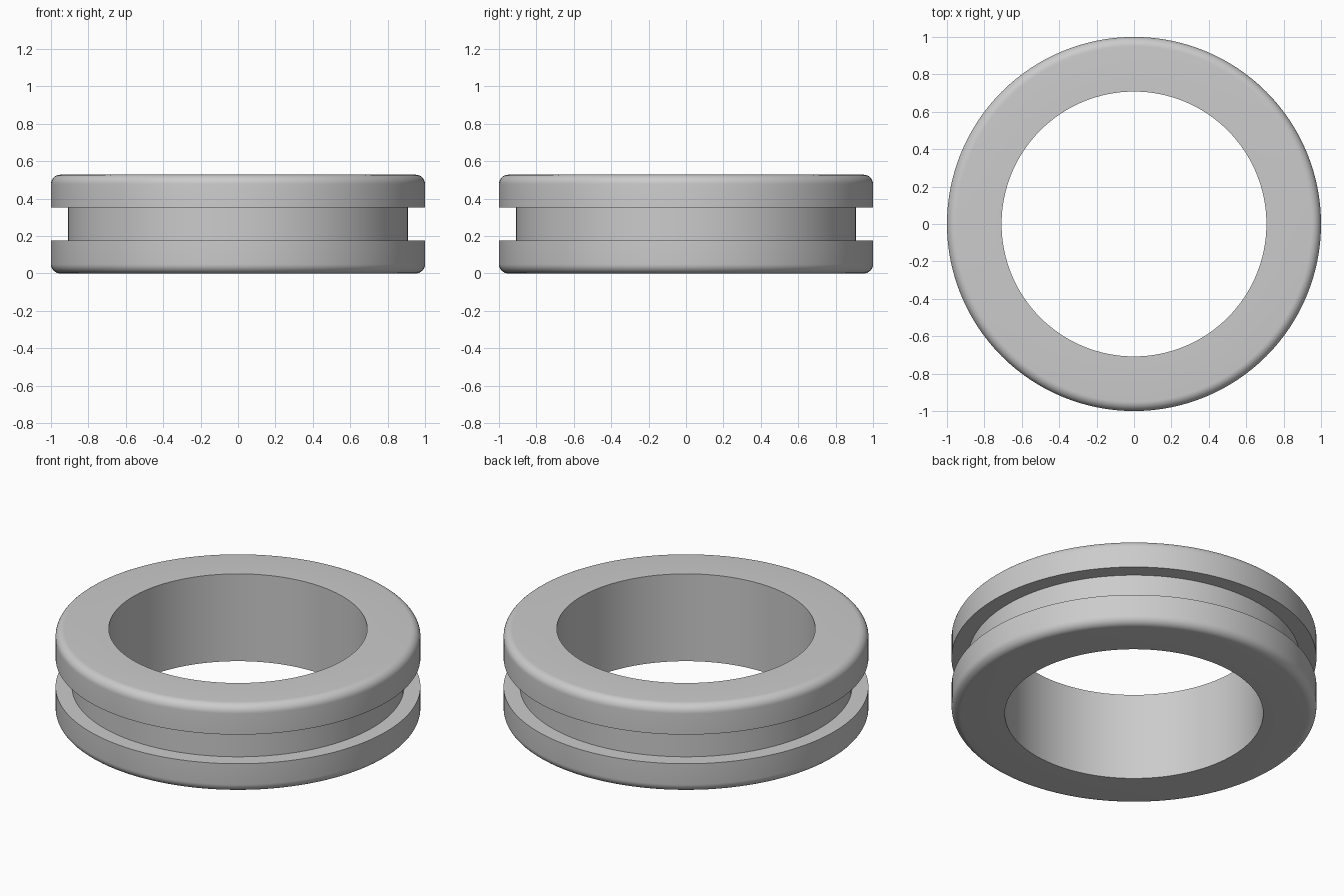
import bpy
import bmesh
import math

cube = bpy.data.objects.get("Cube")
if cube:
    bpy.data.objects.remove(cube, do_unlink=True)

# Main dimensions
OUTER, GROOVE, INNER = 1.0, 0.91, 0.708
HEIGHT = 0.528
LOW, HIGH = HEIGHT / 3, HEIGHT * 2 / 3
ROUND = 0.05
SEGMENTS = 128
ROUND_STEPS = 8


def rounded_corner(z_centre, start):
    """Quarter arc on the outer rim, running upward from the start angle."""
    return [(OUTER - ROUND + ROUND * math.cos(a), z_centre + ROUND * math.sin(a))
            for a in (start + math.pi / 2 * i / ROUND_STEPS
                      for i in range(ROUND_STEPS + 1))]


# Cross-section: bore, rounded lower flange, groove, rounded upper flange
profile = [(INNER, 0)]
profile += rounded_corner(ROUND, -math.pi / 2)
profile += [(OUTER, LOW), (GROOVE, LOW), (GROOVE, HIGH), (OUTER, HIGH)]
profile += rounded_corner(HEIGHT - ROUND, 0)
profile += [(INNER, HEIGHT)]

# Revolve the closed cross-section around the vertical axis
bm = bmesh.new()
verts = [bm.verts.new((r, 0, z)) for r, z in profile]
edges = [bm.edges.new((v, verts[(i + 1) % len(verts)])) for i, v in enumerate(verts)]
bmesh.ops.spin(bm, geom=verts + edges, cent=(0, 0, 0), axis=(0, 0, 1),
               angle=math.tau, steps=SEGMENTS, use_merge=True)
bmesh.ops.remove_doubles(bm, verts=bm.verts[:], dist=0.0001)
bmesh.ops.recalc_face_normals(bm, faces=bm.faces[:])

mesh = bpy.data.meshes.new("grooved_ring")
bm.to_mesh(mesh)
bm.free()
ring = bpy.data.objects.new("grooved_ring", mesh)
bpy.context.collection.objects.link(ring)

# Plain grey finish
grey = bpy.data.materials.new("light grey")
grey.use_nodes = True
colour = (0.6, 0.6, 0.6, 1)
grey.diffuse_color = colour
grey.node_tree.nodes["Principled BSDF"].inputs["Base Color"].default_value = colour
mesh.materials.append(grey)

# Smooth walls with crisp groove and bore edges
bpy.ops.object.select_all(action="DESELECT")
ring.select_set(True)
bpy.context.view_layer.objects.active = ring
bpy.ops.object.shade_smooth_by_angle(angle=math.radians(30))
